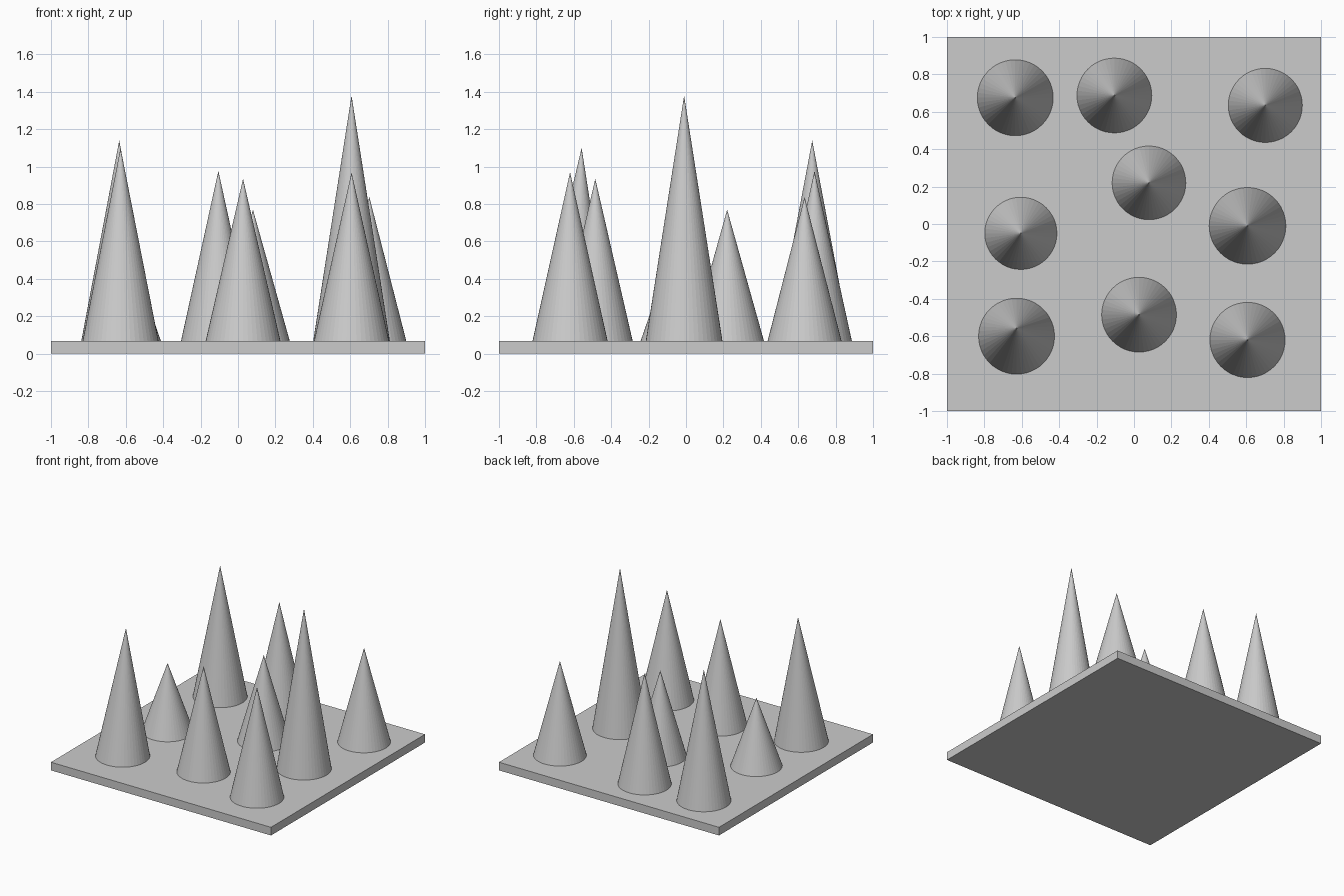
import bpy, bmesh
from mathutils import Matrix

if "Cube" in bpy.data.objects:
    bpy.data.objects.remove(bpy.data.objects["Cube"])

PLATE_TOP = 0.067


def add_object(name, bm):
    mesh = bpy.data.meshes.new(name)
    bm.to_mesh(mesh)
    bm.free()
    obj = bpy.data.objects.new(name, mesh)
    bpy.context.collection.objects.link(obj)
    return obj


def base_plate():
    bm = bmesh.new()
    bmesh.ops.create_cube(bm, size=1, matrix=Matrix.Translation((0, 0, PLATE_TOP / 2))
                          @ Matrix.Diagonal((2, 2, PLATE_TOP, 1)))
    add_object("base_plate", bm)


def spike(name, x, y, radius, tip, lean=0.0):
    """Flat-faced cone on the plate; lean shifts the tip along y."""
    height = tip - PLATE_TOP
    bm = bmesh.new()
    bmesh.ops.create_cone(bm, cap_ends=True, segments=48, radius1=radius, radius2=0,
                          depth=height,
                          matrix=Matrix.Translation((x, y, PLATE_TOP + height / 2)))
    bmesh.ops.remove_doubles(bm, verts=bm.verts, dist=1e-5)
    for v in bm.verts:
        if v.co.z > PLATE_TOP + height / 2:
            v.co.y += lean
    add_object(name, bm)


base_plate()

# Spikes: x, y, radius, tip height, tip lean
spikes = {
    "spike_back_left": (-0.635, 0.675, 0.203, 1.14),
    "spike_back_middle": (-0.105, 0.687, 0.20, 0.977),
    "spike_back_right": (0.702, 0.634, 0.198, 0.838),
    "spike_centre": (0.08, 0.22, 0.197, 0.77),
    "spike_middle_left": (-0.605, -0.05, 0.193, 0.625),
    "spike_middle_right": (0.607, -0.01, 0.205, 1.38),
    "spike_front_left": (-0.628, -0.60, 0.203, 1.10, 0.042),
    "spike_front_middle": (0.027, -0.485, 0.20, 0.935),
    "spike_front_right": (0.607, -0.62, 0.201, 0.97),
}
for name, values in spikes.items():
    spike(name, *values)
